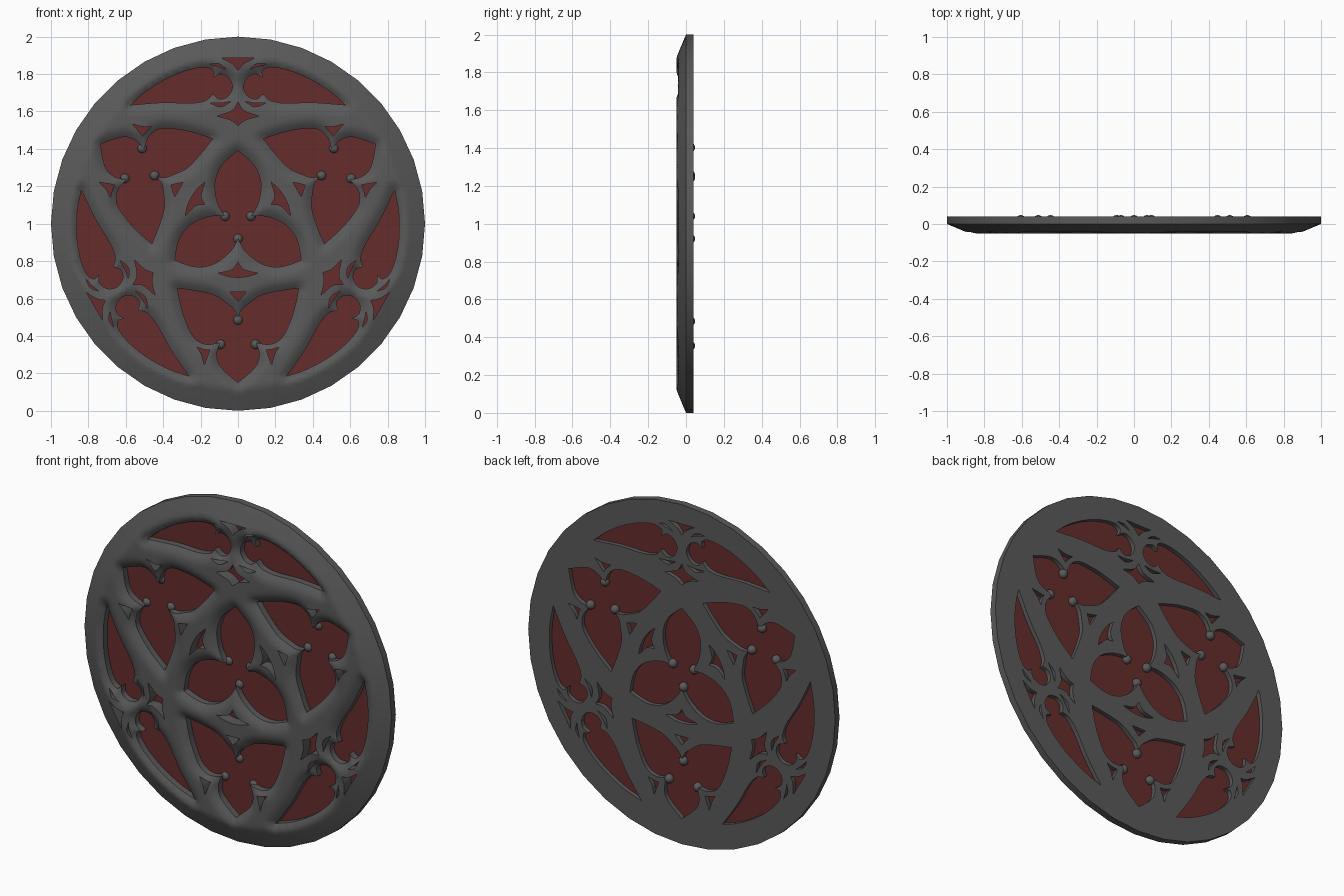
import bpy, bmesh
from math import sin, cos, pi, radians
from mathutils import Vector, kdtree
from mathutils.geometry import delaunay_2d_cdt

if "Cube" in bpy.data.objects:
    bpy.data.objects.remove(bpy.data.objects["Cube"])

BACK, RIDGE, GLASS = 0.04, 0.05, 0.015


def smooth(pts, n=4):
    """Catmull-Rom through an open run of points."""
    p = [Vector(q) for q in pts]
    p = [2 * p[0] - p[1]] + p + [2 * p[-1] - p[-2]]
    out = []
    for a, b, c, d in zip(p, p[1:], p[2:], p[3:]):
        for i in range(n):
            t = i / n
            out.append(0.5 * (2 * b + (c - a) * t + (2 * a - 5 * b + 4 * c - d) * t * t
                              + (3 * b - a - 3 * c + d) * t ** 3))
    return out + [p[-2]]


def turn(pts, deg):
    c, s = cos(radians(deg)), sin(radians(deg))
    return [Vector((p[0] * c - p[1] * s, p[0] * s + p[1] * c)) for p in pts]


def flip(pts):
    return [Vector((-p[0], p[1])) for p in reversed(pts)]


def outline(*runs):
    """Join smooth runs that meet at sharp corners."""
    res = []
    for r in runs:
        for p in (smooth(r) if len(r) > 2 else [Vector(q) for q in r]):
            if not res or (p - res[-1]).length > 0.002:
                res.append(p)
    if (res[0] - res[-1]).length < 0.002:
        res.pop()
    return res


def both(half):
    """Mirror an open half outline about x = 0 and close it."""
    return half + [p for p in flip(half) if p.x < -0.001]


# Central trefoil, three pointed lobes
lobe = smooth([(0.0693, 0.04), (0.1, 0.09), (0.118, 0.15), (0.122, 0.22),
               (0.1, 0.29), (0.06, 0.34), (0, 0.39)])
lobe = lobe + flip(lobe)[1:-1]
centre = [p for k in range(3) for p in turn(lobe, 120 * k)]

# Outer trefoil (right half, from the top cusp down to the tip)
trefoil = outline([(0, -0.5), (0.02, -0.46), (0.055, -0.43), (0.12, -0.385), (0.22, -0.36), (0.325, -0.345)],
                  [(0.325, -0.345), (0.305, -0.44), (0.28, -0.52), (0.235, -0.61), (0.17, -0.645), (0.095, -0.635)],
                  [(0.095, -0.635), (0.112, -0.69), (0.105, -0.745), (0.07, -0.79), (0, -0.85)])
# Leaf with a round inner lobe
leaf = outline([(0.575, 0.635), (0.4, 0.648), (0.25, 0.645), (0.17, 0.66), (0.135, 0.695)],
               [(0.135, 0.695), (0.1, 0.667), (0.055, 0.68), (0.03, 0.73), (0.05, 0.78), (0.095, 0.8), (0.135, 0.78)],
               [(0.135, 0.78), (0.13, 0.815), (0.17, 0.835), (0.25, 0.825), (0.36, 0.785), (0.48, 0.715), (0.575, 0.635)])
# Small piercings
under = outline([(0, -0.205), (0.03, -0.245), (0.105, -0.265)], [(0.105, -0.265), (0.05, -0.282), (0, -0.287)])
star = outline([(0, 0.65), (0.03, 0.605), (0.11, 0.575)], [(0.11, 0.575), (0.04, 0.555), (0, 0.525)])
cap = outline([(0, 0.885), (0.085, 0.885)], [(0.085, 0.885), (0.03, 0.855), (0, 0.82)])
wedge = outline([(0, -0.365), (0.045, -0.365)], [(0.045, -0.365), (0, -0.415)])
spandrel = outline([(0.15, -0.675), (0.18, -0.672), (0.22, -0.66)], [(0.22, -0.66), (0.195, -0.7), (0.18, -0.755)])
sliver_low = outline([(0.035, 0.655), (0.09, 0.645), (0.15, 0.645)], [(0.15, 0.645), (0.09, 0.625), (0.035, 0.655)])
sliver_top = outline([(0.06, 0.825), (0.1, 0.84), (0.15, 0.853)], [(0.15, 0.853), (0.1, 0.855), (0.06, 0.825)])


def thirds(shapes):
    return [turn(h, 120 * k) for h in shapes for k in range(3)]


large = [centre] + thirds([both(trefoil), leaf, flip(leaf)])
small = [both(h) for h in (under, star, cap, wedge)]
for h in (spandrel, sliver_low, sliver_top):
    small += [h, flip(h)]
holes = large + thirds(small)


def inside(p, poly):
    hit = False
    for a, b in zip(poly, poly[1:] + poly[:1]):
        if (a.y > p.y) != (b.y > p.y) and p.x < (b.x - a.x) * (p.y - a.y) / (b.y - a.y) + a.x:
            hit = not hit
    return hit


boxes = [(min(p.x for p in h), max(p.x for p in h), min(p.y for p in h), max(p.y for p in h), h) for h in holes]


def in_hole(p):
    return any(b[0] <= p.x <= b[1] and b[2] <= p.y <= b[3] and inside(p, b[4]) for b in boxes)


def edge_tree(shapes):
    """Nearest outline lookup."""
    pts = [a.lerp(b, i / 6) for h in shapes for a, b in zip(h, h[1:] + h[:1]) for i in range(6)]
    tree = kdtree.KDTree(len(pts))
    for i, p in enumerate(pts):
        tree.insert((p.x, p.y, 0), i)
    tree.balance()
    return lambda p: tree.find((p.x, p.y, 0))[2]


any_edge, large_edge = edge_tree(holes), edge_tree(large)


def front_y(p):
    """Rounded tracery bars, sloping down to the rim and the large openings."""
    rim = min(1, max(0, (1 - p.length) / 0.12))
    bar = 0.45 + 0.55 * sin(min(large_edge(p) / 0.06, 1) * pi / 2)
    return -RIDGE * min(rim, bar)


# Flat layout: rim, hole outlines and fill points, triangulated
loops = [[Vector((cos(2 * pi * i / 36), sin(2 * pi * i / 36))) for i in range(36)]] + holes
pts, edges = [], []
for lp in loops:
    s = len(pts)
    pts += lp
    edges += [(s + i, s + (i + 1) % len(lp)) for i in range(len(lp))]
step = 0.024
for j in range(-48, 49):
    for i in range(-42, 43):
        p = Vector(((i + 0.5 * (j % 2)) * step, j * step * 0.87))
        if p.length < 0.975 and any_edge(p) > 0.01 and not in_hole(p):
            pts.append(p)
v2, _, tris, *_ = delaunay_2d_cdt(pts, edges, [], 0, 1e-5)
tris = [t for t in tris if not in_hole(sum((v2[i] for i in t), Vector((0, 0))) / 3)]


def make_object(name, bm, mat, deg=None):
    me = bpy.data.meshes.new(name)
    bm.to_mesh(me)
    bm.free()
    me.materials.append(mat)
    ob = bpy.data.objects.new(name, me)
    bpy.context.collection.objects.link(ob)
    if deg:
        bpy.ops.object.select_all(action='DESELECT')
        ob.select_set(True)
        bpy.context.view_layer.objects.active = ob
        bpy.ops.object.shade_smooth_by_angle(angle=radians(deg))


def colour(name, rgb):
    mat = bpy.data.materials.new(name)
    mat.diffuse_color = (*rgb, 1)
    mat.use_nodes = True
    mat.node_tree.nodes["Principled BSDF"].inputs["Base Color"].default_value = mat.diffuse_color
    return mat


stone = colour("dark_stone", (0.1, 0.1, 0.1))
red = colour("red_glass", (0.13, 0.025, 0.025))

# Stone tracery: relief front, flat back, straight walls
bm = bmesh.new()
front = [bm.verts.new((p.x, front_y(p), p.y + 1)) for p in v2]
back = [bm.verts.new((p.x, BACK, p.y + 1)) for p in v2]
used = set()
for t in tris:
    bm.faces.new([front[i] for i in t])
    bm.faces.new([back[i] for i in reversed(t)])
    used.update(zip(t, t[1:] + t[:1]))
for a, b in used:
    if (b, a) not in used:
        bm.faces.new((front[b], front[a], back[a], back[b]))
bmesh.ops.delete(bm, geom=[v for v in bm.verts if not v.link_faces], context='VERTS')
make_object("stone_tracery", bm, stone, 50)

# Red glass panes
bm = bmesh.new()
for h in holes:
    bm.faces.new([bm.verts.new((p.x, GLASS, p.y + 1)) for p in h])
bmesh.ops.triangulate(bm, faces=bm.faces[:])
make_object("glass_panes", bm, red)

# Round bosses on the trefoil cusps
bm = bmesh.new()
for k in range(3):
    for p in turn([(0, -0.08), (0, -0.515), (0.093, -0.645), (-0.093, -0.645)], 120 * k):
        r = bmesh.ops.create_uvsphere(bm, u_segments=16, v_segments=10, radius=0.026)
        bmesh.ops.translate(bm, verts=r['verts'], vec=(p.x, 0.022, p.y + 1))
make_object("cusp_bosses", bm, stone, 60)
